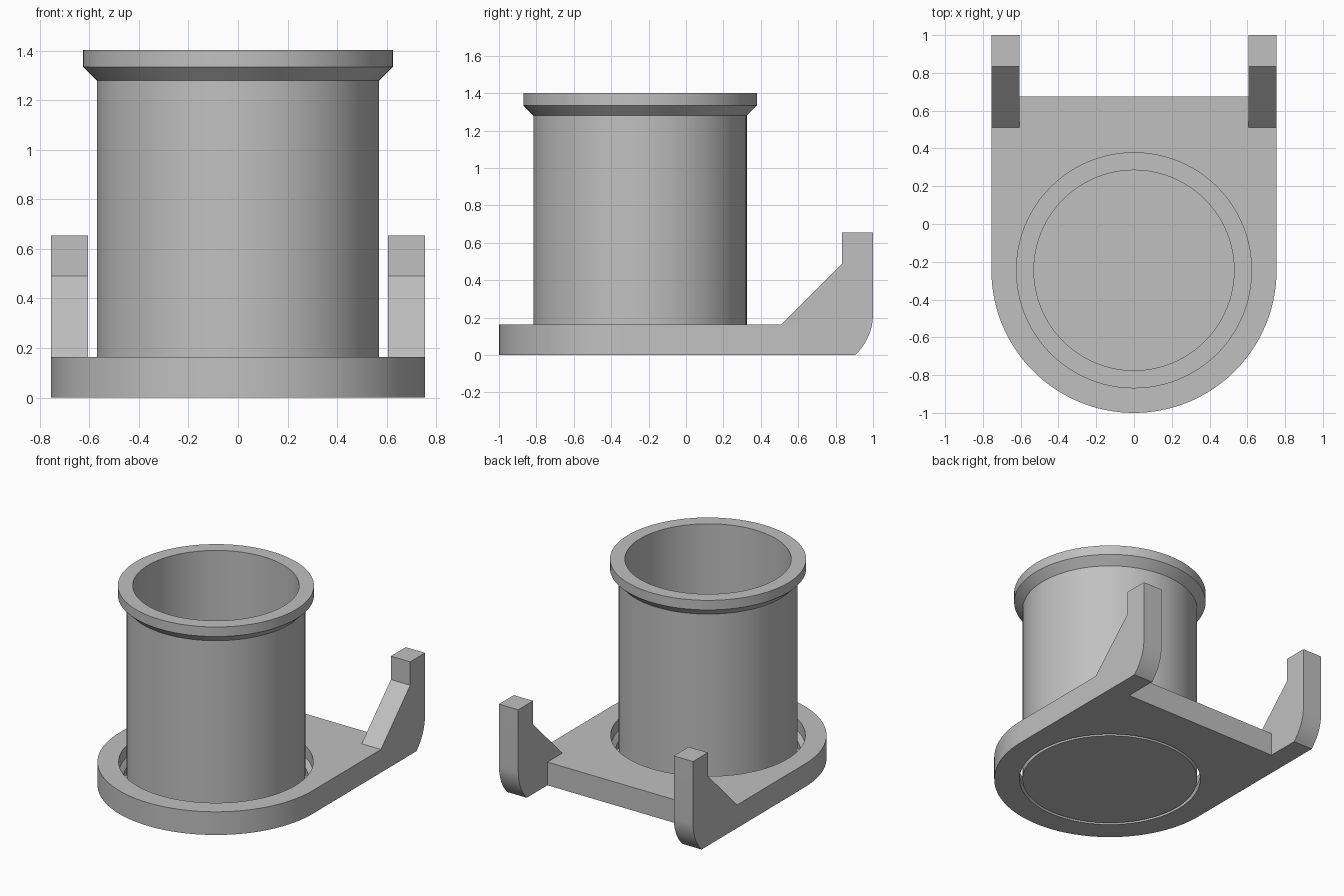
import bpy, bmesh
from math import pi, sin, cos, atan2

if "Cube" in bpy.data.objects:
    bpy.data.objects.remove(bpy.data.objects["Cube"])

SEG = 96
CY = -0.245       # y of the cup axis
R = 0.755         # plate half width
PLATE_H = 0.163

grey = bpy.data.materials.new("plain grey")
grey.use_nodes = True
grey.diffuse_color = (0.53, 0.53, 0.53, 1)
grey.node_tree.nodes["Principled BSDF"].inputs["Base Color"].default_value = grey.diffuse_color


def finish(name, bm):
    bmesh.ops.recalc_face_normals(bm, faces=bm.faces)
    mesh = bpy.data.meshes.new(name)
    bm.to_mesh(mesh)
    bm.free()
    mesh.materials.append(grey)
    obj = bpy.data.objects.new(name, mesh)
    bpy.context.collection.objects.link(obj)
    return obj


def activate(obj):
    bpy.ops.object.select_all(action='DESELECT')
    obj.select_set(True)
    bpy.context.view_layer.objects.active = obj


def prism(name, points, offset):
    """Extrude a closed outline of 3D points along an offset."""
    bm = bmesh.new()
    face = bm.faces.new([bm.verts.new(p) for p in points])
    geom = bmesh.ops.extrude_face_region(bm, geom=[face])["geom"]
    moved = [v for v in geom if isinstance(v, bmesh.types.BMVert)]
    bmesh.ops.translate(bm, verts=moved, vec=offset)
    return finish(name, bm)


def lathe(name, profile):
    """Spin a (radius, z) profile round the cup axis; open ends are capped."""
    bm = bmesh.new()
    rings = [[bm.verts.new((r * cos(2 * pi * i / SEG), CY + r * sin(2 * pi * i / SEG), z))
              for i in range(SEG)] for r, z in profile]
    for a, b in zip(rings, rings[1:]):
        for i in range(SEG):
            j = (i + 1) % SEG
            bm.faces.new((a[i], a[j], b[j], b[i]))
    bm.faces.new(rings[0])
    bm.faces.new(rings[-1])
    return finish(name, bm)


# Base plate: rounded front, square back
outline = [(R * cos(pi + pi * i / 64), CY + R * sin(pi + pi * i / 64), 0) for i in range(65)]
outline += [(R, 0.675, 0), (-R, 0.675, 0)]
plate = prism("base_plate", outline, (0, 0, PLATE_H))

# Stepped seat cut through the plate for the cup
cutter = lathe("seat_cutter", [(0.59, -0.1), (0.59, 0.05), (0.62, 0.08), (0.62, 0.3)])
cutter.hide_render = True
hole = plate.modifiers.new("seat", 'BOOLEAN')
hole.operation = 'DIFFERENCE'
hole.solver = 'EXACT'
hole.object = cutter
activate(plate)
bpy.ops.object.modifier_apply(modifier="seat")
bpy.data.objects.remove(cutter)

# Cup: closed floor, thin wall, flared rim
cup = lathe("cup", [(0.57, 0), (0.57, 1.28), (0.625, 1.335), (0.625, 1.402),
                    (0.53, 1.402), (0.53, 0.04)])

# Upright arms at the back corners, with a rounded heel
heel_r, heel_z = 0.302, 0.22
end = atan2(heel_z, heel_r - 0.095)
heel = [(1 - heel_r + heel_r * cos(end * i / 12), heel_z - heel_r * sin(end * i / 12))
        for i in range(13)]
side = [(0.51, 0), (0.51, PLATE_H), (0.835, 0.49), (0.835, 0.655), (1, 0.655)] + heel
arms = [prism(name, [(x, y, z) for y, z in side], (0.15, 0, 0))
        for name, x in (("left_arm", 0.605), ("right_arm", -R))]

for obj in [plate, cup] + arms:
    activate(obj)
    bpy.ops.object.shade_smooth_by_angle(angle=pi / 6)
